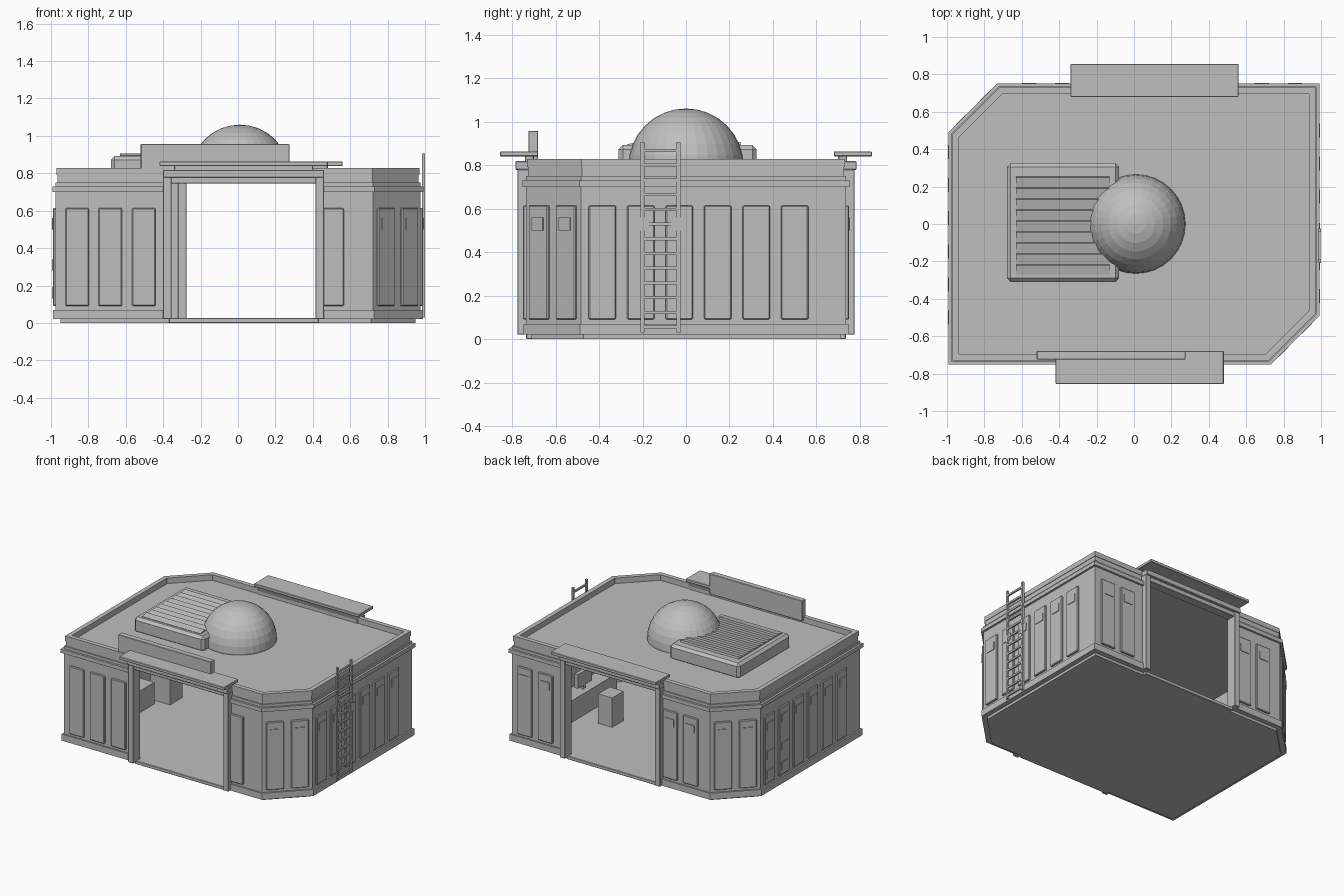
import bpy, bmesh, math
from mathutils import Vector, Matrix

if "Cube" in bpy.data.objects:
    bpy.data.objects.remove(bpy.data.objects["Cube"])

grey = bpy.data.materials.new("plain_grey")
grey.diffuse_color = (0.52, 0.52, 0.52, 1)
grey.use_nodes = True
grey.node_tree.nodes["Principled BSDF"].inputs["Base Color"].default_value = grey.diffuse_color


def finish(bm, name):
    bmesh.ops.recalc_face_normals(bm, faces=bm.faces)
    me = bpy.data.meshes.new(name)
    bm.to_mesh(me)
    bm.free()
    me.materials.append(grey)
    ob = bpy.data.objects.new(name, me)
    bpy.context.collection.objects.link(ob)
    return ob


def box(name, x0, x1, y0, y1, z0, z1, bevel=0.0):
    bm = bmesh.new()
    bmesh.ops.create_cube(bm, size=1)
    bmesh.ops.scale(bm, vec=(x1 - x0, y1 - y0, z1 - z0), verts=bm.verts)
    bmesh.ops.translate(bm, vec=((x0 + x1) / 2, (y0 + y1) / 2, (z0 + z1) / 2), verts=bm.verts)
    if bevel:
        bmesh.ops.bevel(bm, geom=bm.edges[:], offset=bevel, segments=1, affect='EDGES')
    return finish(bm, name)


def offset(path, d, closed):
    """Push a counter-clockwise path outward by d with mitred corners."""
    pts, n, out = [Vector(p) for p in path], len(path), []
    for i, p in enumerate(pts):
        norms = []
        for a, b in ((i - 1, i), (i, i + 1)):
            if closed or (a >= 0 and b < n):
                e = (pts[b % n] - pts[a % n]).normalized()
                norms.append(Vector((e.y, -e.x)))
        m = sum(norms, Vector((0, 0))).normalized()
        out.append(p + m * (d / m.dot(norms[0])))
    return out


def strip(name, path, inner, outer, z0, z1, closed=False):
    """Rectangular section swept along a wall path."""
    bm = bmesh.new()
    a, b = offset(path, inner, closed), offset(path, outer, closed)
    secs = [[bm.verts.new((*p, z0)), bm.verts.new((*q, z0)),
             bm.verts.new((*q, z1)), bm.verts.new((*p, z1))] for p, q in zip(a, b)]
    for i in range(len(secs) if closed else len(secs) - 1):
        s, t = secs[i], secs[(i + 1) % len(secs)]
        for k in range(4):
            bm.faces.new((s[k], s[(k + 1) % 4], t[(k + 1) % 4], t[k]))
    if not closed:
        bm.faces.new(secs[0])
        bm.faces.new(secs[-1])
    return finish(bm, name)


def slab(name, path, d, z0, z1):
    bm = bmesh.new()
    f = bm.faces.new([bm.verts.new((*p, z0)) for p in offset(path, d, True)])
    r = bmesh.ops.extrude_face_region(bm, geom=[f])
    bmesh.ops.translate(bm, vec=(0, 0, z1 - z0),
                        verts=[v for v in r["geom"] if isinstance(v, bmesh.types.BMVert)])
    return finish(bm, name)


# Footprint with two cut corners, and the two wall runs between the doorways
X, Y, C = 0.97, 0.73, 0.25
foot = [(-X, -Y), (X - C, -Y), (X, -Y + C), (X, Y), (-X + C, Y), (-X, Y - C)]
run_right = [(0.44, -Y), (X - C, -Y), (X, -Y + C), (X, Y), (0.52, Y)]
run_left = [(-0.30, Y), (-X + C, Y), (-X, Y - C), (-X, -Y), (-0.38, -Y)]

slab("floor", foot, -0.02, 0.0, 0.022)
slab("roof", foot, -0.01, 0.76, 0.785)
strip("upper_wall", foot, -0.035, -0.004, 0.75, 0.79, True)
strip("parapet", foot, -0.035, 0.0, 0.79, 0.828, True)
for side, run in (("right", run_right), ("left", run_left)):
    strip(side + "_wall", run, -0.035, 0.006, 0.02, 0.75)
    strip(side + "_base_rail", run, 0, 0.018, 0.02, 0.07)
    strip(side + "_cornice", run, 0, 0.022, 0.70, 0.73)


# Raised wall panels with small plates near the top
def panel(x, y, ang, plates=(0.53,)):
    def part(name, w, t, z0, z1, bevel):
        ob = box(name, -w / 2, w / 2, -t, 0, z0, z1, bevel)
        ob.data.transform(Matrix.Translation((x, y, 0)) @ Matrix.Rotation(ang, 4, 'Z'))
    part("wall_panel", 0.125, 0.020, 0.09, 0.615, 0.005)
    for z in plates:
        part("panel_plate", 0.075, 0.025, z - 0.03, z + 0.03, 0)


for x in (-0.86, -0.683, -0.503, 0.503):
    panel(x, -Y, 0, ())
for x in (0.86, 0.683, -0.385, -0.56):
    panel(x, Y, math.pi)
for i in range(6):
    y = -0.385 + 0.177 * i
    panel(X, y, math.pi / 2)
    panel(-X, -y, -math.pi / 2, (0.53, 0.31, 0.16) if i in (0, 1) else (0.53,))
for s in (1, -1):
    for k in (-0.0885, 0.0885):
        h = k * math.sqrt(0.5)
        panel(s * (X - C / 2 + h), s * (-Y + C / 2 + h), math.pi / 4 + (0 if s > 0 else math.pi))

# Doorway frames and awnings
for name, s, x0, x1 in (("front", -1, -0.40, 0.46), ("back", 1, -0.32, 0.54)):
    def fbox(part, a, b, ya, yb, z0, z1):
        lo, hi = sorted((s * ya, s * yb))
        box(name + part, a, b, lo, hi, z0, z1, 0.003)
    fbox("_post_left", x0, x0 + 0.045, 0.69, 0.775, 0.02, 0.78)
    fbox("_post_right", x1 - 0.045, x1, 0.69, 0.775, 0.02, 0.78)
    fbox("_inner_lintel", x0 + 0.04, x1 - 0.04, 0.70, 0.765, 0.745, 0.78)
    fbox("_lintel", x0, x1, 0.69, 0.785, 0.778, 0.818)
    fbox("_awning_support", x0 + 0.06, x1 - 0.06, 0.70, 0.74, 0.81, 0.845)
    fbox("_awning", x0 - 0.02, x1 + 0.02, 0.68, 0.855, 0.84, 0.863)
    fbox("_threshold", x0 + 0.03, x1 - 0.03, 0.69, 0.735, 0.0, 0.026)

# Plain board above the front doorway
box("front_board", -0.52, 0.275, -0.725, -0.68, 0.80, 0.957, 0.003)

# Roof dome
bm = bmesh.new()
bmesh.ops.create_uvsphere(bm, u_segments=32, v_segments=16, radius=0.265)
bmesh.ops.bisect_plane(bm, geom=bm.verts[:] + bm.edges[:] + bm.faces[:], plane_co=(0, 0, -0.015),
                       plane_no=(0, 0, -1), clear_outer=True)
bmesh.ops.translate(bm, vec=(0.01, 0, 0.795), verts=bm.verts)
finish(bm, "dome")

# Roof vent: low bevelled box with tilted slats
box("vent_body", -0.68, -0.08, -0.31, 0.325, 0.77, 0.892, 0.02)
for i in range(9):
    y = 0.245 - 0.0587 * i
    slat = box("vent_slat", -0.63, -0.13, -0.027, 0.027, -0.008, 0.008)
    slat.data.transform(Matrix.Translation((0, y - 0.02, 0.893)) @ Matrix.Rotation(0.22, 4, 'X'))

# Ladder on the right wall
for y in (-0.20, -0.034):
    box("ladder_rail", 0.984, 1.0, y - 0.009, y + 0.009, 0.03, 0.905)
for i in range(13):
    z = 0.055 + 0.0677 * i
    box("ladder_rung", 0.986, 0.998, -0.20, -0.034, z - 0.007, z + 0.007)

# Interior desks and cabinets
box("right_desk", 0.80, 0.93, -0.30, 0.32, 0.02, 0.19)
box("right_desk_screen", 0.84, 0.87, -0.05, 0.12, 0.22, 0.33)
box("right_desk_screen_stand", 0.845, 0.865, 0.02, 0.05, 0.18, 0.23)
box("right_cabinet", 0.52, 0.64, 0.02, 0.16, 0.02, 0.25)
box("left_desk", -0.93, -0.80, -0.30, 0.12, 0.02, 0.19)
box("left_cabinet", -0.87, -0.70, 0.17, 0.32, 0.02, 0.40)
